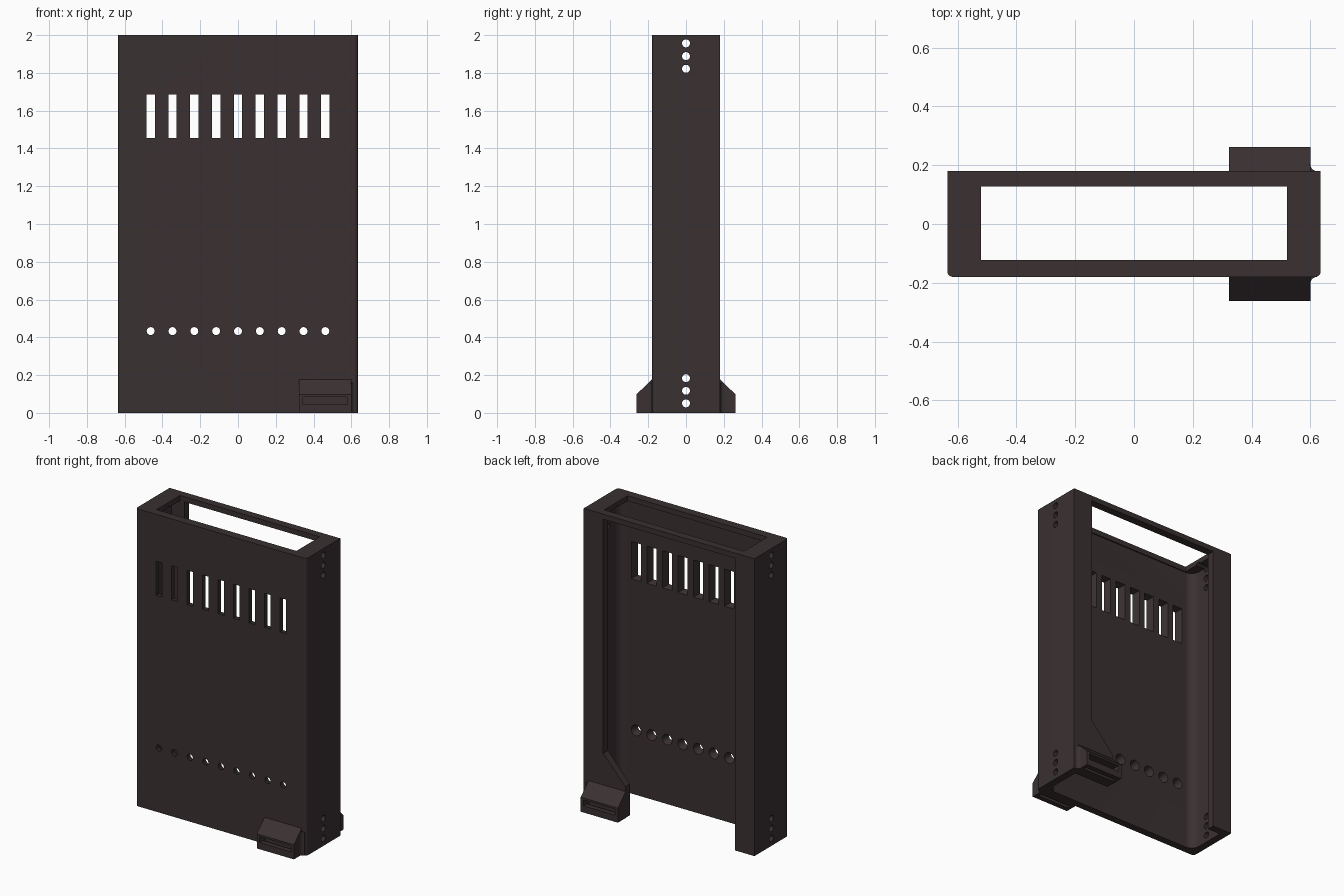
import bpy, bmesh, math

if "Cube" in bpy.data.objects:
    bpy.data.objects.remove(bpy.data.objects["Cube"])

mat = bpy.data.materials.new("dark_brown_plastic")
mat.diffuse_color = (0.042, 0.030, 0.031, 1)
mat.use_nodes = True
mat.node_tree.nodes["Principled BSDF"].inputs["Base Color"].default_value = mat.diffuse_color


def loft(name, a, b):
    """Solid between two matching rings of 3D points."""
    bm = bmesh.new()
    va = [bm.verts.new(p) for p in a]
    vb = [bm.verts.new(p) for p in b]
    n = len(va)
    bm.faces.new(va)
    bm.faces.new(vb[::-1])
    for i in range(n):
        j = (i + 1) % n
        bm.faces.new((va[j], va[i], vb[i], vb[j]))
    bmesh.ops.recalc_face_normals(bm, faces=bm.faces)
    me = bpy.data.meshes.new(name)
    bm.to_mesh(me)
    bm.free()
    me.materials.append(mat)
    ob = bpy.data.objects.new(name, me)
    bpy.context.collection.objects.link(ob)
    return ob


def box(name, x0, x1, y0, y1, z0, z1):
    pts = [(x0, y0), (x1, y0), (x1, y1), (x0, y1)]
    return loft(name, [(x, y, z0) for x, y in pts], [(x, y, z1) for x, y in pts])


def rounded_box(name, hx, y0, y1, z0, z1, r):
    """Box whose two front vertical corners are rounded."""
    pts = [(hx, y1), (-hx, y1)]
    for cx, start in ((-hx + r, math.pi), (hx - r, 1.5 * math.pi)):
        for i in range(9):
            t = start + i * math.pi / 16
            pts.append((cx + r * math.cos(t), y0 + r + r * math.sin(t)))
    return loft(name, [(x, y, z0) for x, y in pts], [(x, y, z1) for x, y in pts])


def cut(target, cutter):
    cutter.hide_render = True
    m = target.modifiers.new("cut", 'BOOLEAN')
    m.operation = 'DIFFERENCE'
    m.solver = 'EXACT'
    m.object = cutter
    bpy.context.view_layer.objects.active = target
    bpy.ops.object.modifier_apply(modifier=m.name)
    bpy.data.objects.remove(cutter, do_unlink=True)


def smooth(ob):
    bpy.ops.object.select_all(action='DESELECT')
    ob.select_set(True)
    bpy.context.view_layer.objects.active = ob
    bpy.ops.object.shade_smooth_by_angle(angle=math.radians(30))


def circle(r, n=24):
    return [(r * math.cos(2 * math.pi * i / n), r * math.sin(2 * math.pi * i / n))
            for i in range(n)]


# Housing: hollow, open below, with a rim around the top opening
housing = rounded_box("housing", 0.635, -0.18, 0.18, 0, 2, 0.02)
cut(housing, rounded_box("cavity", 0.585, -0.13, 0.13, -0.1, 1.965, 0.06))
cut(housing, box("top_opening", -0.52, 0.52, -0.122, 0.127, 1.9, 2.1))

# Back opening, leaving side flanges and a sloped gusset beside the foot
back = [(-0.49, -0.1), (0.325, -0.1), (0.325, 0.21), (0.49, 0.39),
        (0.49, 1.965), (-0.49, 1.965)]
cut(housing, loft("back_opening", [(x, 0.1, z) for x, z in back],
                  [(x, 0.3, z) for x, z in back]))

# Front vents: nine slots and nine round holes, widening inwards
Y0, Y1 = -0.18, -0.13
for i in range(9):
    cx = (i - 4) * 0.1156

    def slot(w, h):
        return [(cx - w, 1.57 - h), (cx + w, 1.57 - h), (cx + w, 1.57 + h), (cx - w, 1.57 + h)]

    def flare(name, a, b):
        # extend the taper a little past both wall faces
        e = 0.1
        pa = [(p[0] - e * (q[0] - p[0]), Y0 - e * (Y1 - Y0), p[1] - e * (q[1] - p[1]))
              for p, q in zip(a, b)]
        pb = [(q[0] + e * (q[0] - p[0]), Y1 + e * (Y1 - Y0), q[1] + e * (q[1] - p[1]))
              for p, q in zip(a, b)]
        return loft(name, pa, pb)

    cut(housing, flare("slot", slot(0.022, 0.115), slot(0.036, 0.125)))
    ring = [[(cx + x, 0.433 + z) for x, z in circle(r)] for r in (0.021, 0.036)]
    cut(housing, flare("vent", *ring))

# Screw holes through both side walls
for z in (0.05, 0.117, 0.184, 1.822, 1.889, 1.956):
    ring = circle(0.021)
    cut(housing, loft("screw_hole", [(-0.8, y, z + h) for y, h in ring],
                      [(0.8, y, z + h) for y, h in ring]))
smooth(housing)

# Feet on the front and back, each with a slit from its face to its underside
for side, s in (("front", -1), ("back", 1)):
    prof = [(0.172, 0), (0.262, 0), (0.262, 0.098), (0.18, 0.178), (0.172, 0.178)]
    foot = loft(side + "_foot", [(0.323, s * y, z) for y, z in prof],
                [(0.6, s * y, z) for y, z in prof])
    ys = sorted((s * 0.205, s * 0.3))
    cut(foot, box("face_slit", 0.345, 0.578, ys[0], ys[1], 0.045, 0.085))
    ys = sorted((s * 0.205, s * 0.228))
    cut(foot, box("under_slit", 0.345, 0.578, ys[0], ys[1], -0.1, 0.08))

    # Concave fillet joining the foot end to the housing
    r = 0.022
    pts = [(0.595, 0.172)]
    for i in range(7):
        t = math.pi + i * math.pi / 12
        pts.append((0.6 + r + r * math.cos(t), 0.18 + r + r * math.sin(t)))
    pts.append((0.6 + r, 0.172))
    pts.insert(1, (0.595, 0.18 + r))
    fillet = loft(side + "_foot_fillet", [(x, s * y, 0) for x, y in pts],
                  [(x, s * y, 0.158) for x, y in pts])
    smooth(fillet)
